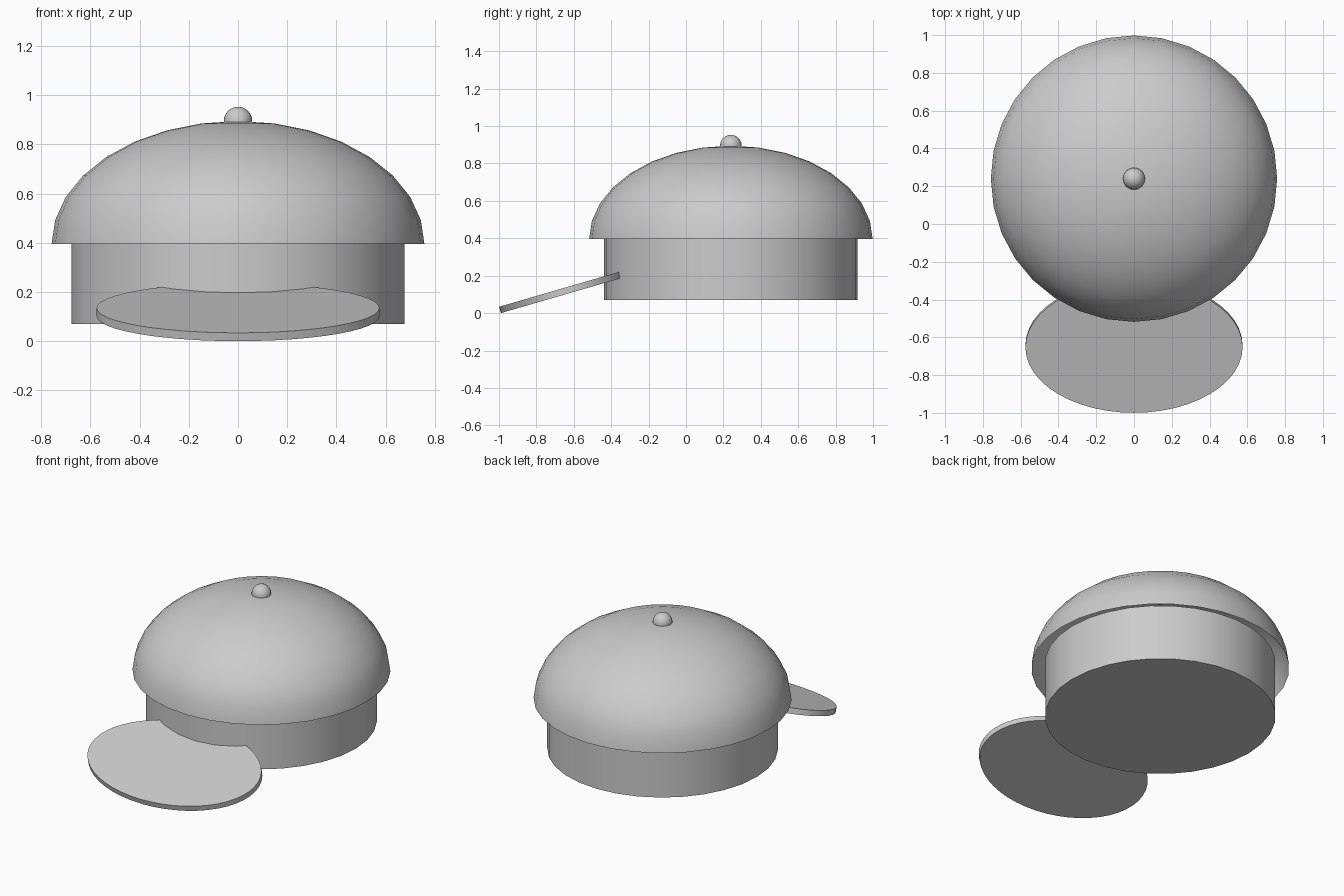
import bpy, bmesh, math

if "Cube" in bpy.data.objects:
    bpy.data.objects.remove(bpy.data.objects["Cube"])

CY = 0.24  # cap centre along y


def finish(obj, name, angle=35):
    obj.name = name
    bpy.ops.object.select_all(action='DESELECT')
    obj.select_set(True)
    bpy.context.view_layer.objects.active = obj
    bpy.ops.object.transform_apply(location=False, rotation=True, scale=True)
    bpy.ops.object.shade_smooth_by_angle(angle=math.radians(angle))


# crown: squashed hemisphere, open underneath
bpy.ops.mesh.primitive_uv_sphere_add(segments=32, ring_count=16, radius=1, location=(0, CY, 0.395))
crown = bpy.context.object
bm = bmesh.new()
bm.from_mesh(crown.data)
bmesh.ops.delete(bm, geom=[v for v in bm.verts if v.co.z < -0.001], context='VERTS')
bm.to_mesh(crown.data)
bm.free()
crown.scale = (0.758, 0.758, 0.5)
finish(crown, "crown")

# head band: closed cylinder reaching just inside the crown
bpy.ops.mesh.primitive_cylinder_add(vertices=32, radius=0.678, depth=0.36, location=(0, CY, 0.25))
finish(bpy.context.object, "head_band")

# brim: thin oval disc tilted down to the front, tucked into the band
bpy.ops.mesh.primitive_cylinder_add(vertices=48, radius=1, depth=1, location=(0, -0.647, 0.118))
brim = bpy.context.object
brim.scale = (0.575, 0.362, 0.035)
brim.rotation_euler = (math.radians(16.2), 0, 0)
finish(brim, "brim")

# top button
bpy.ops.mesh.primitive_uv_sphere_add(segments=24, ring_count=12, radius=0.058, location=(0, CY, 0.895))
finish(bpy.context.object, "top_button")
